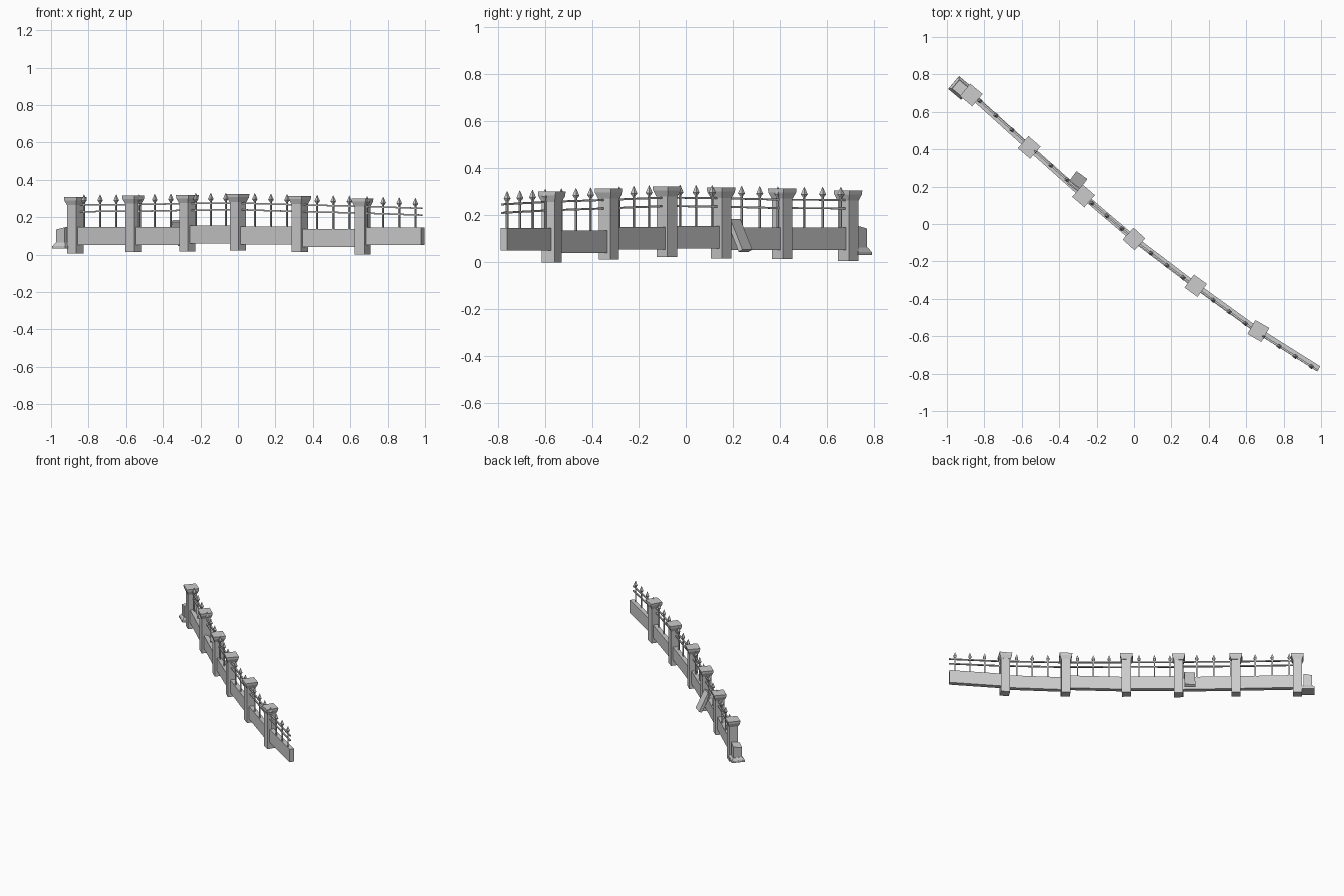
import bpy, bmesh
from math import radians, sqrt
from mathutils import Vector, Matrix

cube = bpy.data.objects.get("Cube")
if cube:
    bpy.data.objects.remove(cube, do_unlink=True)

stone = bpy.data.materials.new("pale_grey")
stone.use_nodes = True
GREY = (0.6, 0.6, 0.6, 1)
stone.diffuse_color = GREY
stone.node_tree.nodes["Principled BSDF"].inputs["Base Color"].default_value = GREY


def finish(name, bm):
    bmesh.ops.recalc_face_normals(bm, faces=bm.faces)
    mesh = bpy.data.meshes.new(name)
    bm.to_mesh(mesh)
    bm.free()
    mesh.materials.append(stone)
    ob = bpy.data.objects.new(name, mesh)
    bpy.context.collection.objects.link(ob)
    return ob


def beam(bm, a, b, width, height):
    """Upright box running from a to b."""
    a, b = Vector(a), Vector(b)
    d = b - a
    x = d.normalized()
    y = Vector((0, 0, 1)).cross(x).normalized()
    z = x.cross(y)
    m = Matrix((x * d.length, y * width, z * height)).transposed().to_4x4()
    m.translation = (a + b) / 2
    bmesh.ops.create_cube(bm, size=1, matrix=m)


def frustum(bm, z0, z1, side0, side1, matrix, sides=4):
    """Tapered prism; side lengths refer to a square section."""
    turn = Matrix.Rotation(radians(45), 4, 'Z')
    m = matrix @ Matrix.Translation((0, 0, (z0 + z1) / 2)) @ turn
    return bmesh.ops.create_cone(bm, cap_ends=True, segments=sides,
                                 radius1=side0 / sqrt(2), radius2=side1 / sqrt(2),
                                 depth=z1 - z0, matrix=m)["verts"]


def placed(x, y, z, degrees):
    return Matrix.Translation((x, y, z)) @ Matrix.Rotation(radians(degrees), 4, 'Z')


# Pillars: x, y, base height, turn
pillars = [(-.87, .69, .006, -40), (-.56, .41, .014, -41), (-.27, .15, .017, -41),
           (0, -.08, .023, -42), (.33, -.33, .013, -36), (.665, -.572, 0, -30)]
for i, (x, y, z, turn) in enumerate(pillars):
    bm = bmesh.new()
    m = placed(x, y, z, turn)
    frustum(bm, 0, .262, .062, .062, m)
    frustum(bm, .258, .284, .064, .084, m)
    frustum(bm, .284, .301, .084, .086, m)
    finish(f"pillar_{i + 1}", bm)

# Low walls, rails and spears between neighbouring pillars
ends = [Vector(p[:2]) for p in pillars] + [Vector((.988, -.775))]
wall_mid = [.1, .1, .107, .103, .088, .098]
rail_top = [.266, .267, .273, .276, .266, .258, .247]
rail_side = [.008, .006, 0, -.006, -.008, -.01]
first_spear = [-.824, -.53, -.225, .09, .423, .69]
for i in range(6):
    a, b = ends[i], ends[i + 1]
    bm = bmesh.new()
    beam(bm, (*a, wall_mid[i]), (*b, wall_mid[i]), .032, .096)
    finish(f"low_wall_{i + 1}", bm)

    d = (b - a).normalized()
    shift = Vector((-d.y, d.x)) * rail_side[i]
    a, b = a + shift, b + shift
    bm = bmesh.new()
    for drop in (0, .036):
        beam(bm, (*a, rail_top[i] - drop), (*b, rail_top[i + 1] - drop), .01, .008)
    finish(f"rails_{i + 1}", bm)

    bm = bmesh.new()
    for k in range(4 if i == 5 else 3):
        t = (first_spear[i] + k * (.08 if i == 2 else .086) - a.x) / (b.x - a.x)
        p = a.lerp(b, t)
        tip = rail_top[i] + (rail_top[i + 1] - rail_top[i]) * t + .055
        m = placed(p.x, p.y, 0, -40)
        frustum(bm, .1, tip - .04, .008, .008, m)
        frustum(bm, tip - .046, tip - .032, .006, .021, m)
        frustum(bm, tip - .032, tip, .021, .001, m)
    finish(f"spears_{i + 1}", bm)

# Broken upturned pillar piece beside the first pillar
bm = bmesh.new()
m = placed(-.93, .728, 0, -40)
frustum(bm, .032, .045, .09, .09, m)
frustum(bm, .045, .064, .088, .064, m)
for v in frustum(bm, .06, .145, .06, .06, m):
    if v.co.z > .1:
        v.co.z += .25 * (v.co.x + .93)
finish("broken_pillar_piece", bm)

# Loose slab leaning on the back of the wall
bm = bmesh.new()
m = placed(-.303, .228, .115, -36) @ Matrix.Rotation(radians(26), 4, 'X')
bmesh.ops.create_cube(bm, size=1, matrix=m @ Matrix.Diagonal((.072, .022, .145, 1)))
finish("leaning_slab", bm)
